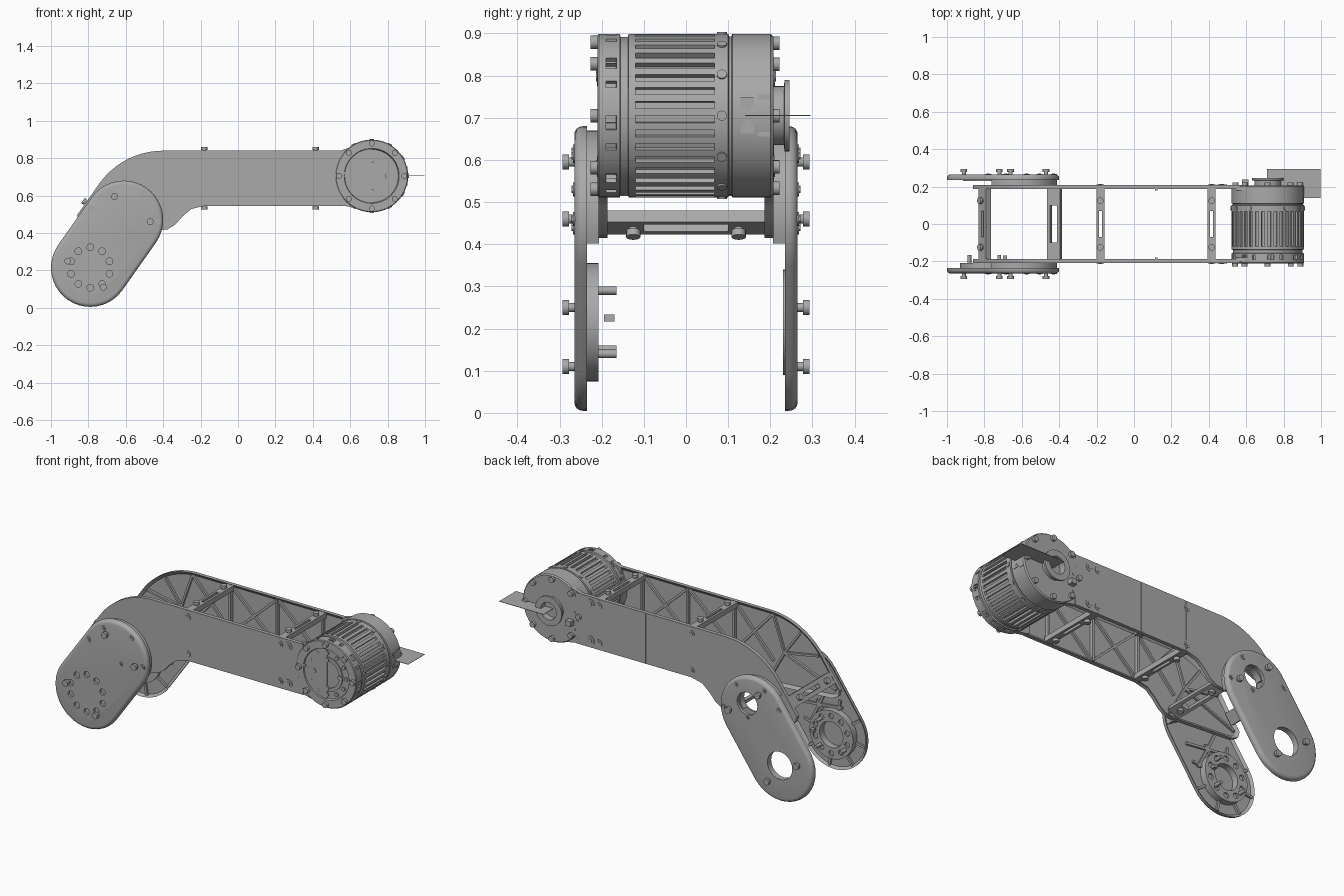
import bpy, bmesh
from math import sin, cos, pi, radians
from mathutils import Vector, Matrix

old = bpy.data.objects.get("Cube")
if old:
    bpy.data.objects.remove(old, do_unlink=True)

GREY = (0.4, 0.4, 0.4, 1)
metal = bpy.data.materials.new("machined grey")
metal.use_nodes = True
metal.diffuse_color = GREY
metal.node_tree.nodes["Principled BSDF"].inputs["Base Color"].default_value = GREY


def finish(name, bm):
    bmesh.ops.recalc_face_normals(bm, faces=bm.faces)
    mesh = bpy.data.meshes.new(name)
    bm.to_mesh(mesh)
    bm.free()
    mesh.materials.append(metal)
    obj = bpy.data.objects.new(name, mesh)
    bpy.context.collection.objects.link(obj)
    activate(obj)
    bpy.ops.object.shade_smooth_by_angle(angle=radians(32))
    return obj


def activate(obj):
    bpy.ops.object.select_all(action="DESELECT")
    obj.select_set(True)
    bpy.context.view_layer.objects.active = obj


def cut(obj, cutter):
    mod = obj.modifiers.new("cut", "BOOLEAN")
    mod.operation = "DIFFERENCE"
    mod.solver = "EXACT"
    mod.object = cutter
    activate(obj)
    bpy.ops.object.modifier_apply(modifier=mod.name)
    bpy.data.objects.remove(cutter, do_unlink=True)
    bpy.ops.object.shade_smooth_by_angle(angle=radians(32))


def rod(bm, p, q, r, seg=16):
    p, q = Vector(p), Vector(q)
    turn = (q - p).to_track_quat("Z", "Y").to_matrix().to_4x4()
    bmesh.ops.create_cone(bm, cap_ends=True, segments=seg, radius1=r, radius2=r,
                          depth=(q - p).length, matrix=Matrix.Translation((p + q) / 2) @ turn)


def box(bm, centre, size, frame=Matrix()):
    bmesh.ops.create_cube(bm, size=1, matrix=frame @ Matrix.Translation(centre)
                          @ Matrix.Diagonal((*size, 1)))


def screw(bm, base, direction, shaft, head, r):
    # socket head on a short shank
    base, d = Vector(base), Vector(direction)
    rod(bm, base, base + d * shaft, r * 0.6)
    rod(bm, base + d * shaft, base + d * (shaft + head), r)


def rib(bm, a, b, y0, y1, width=0.014):
    a, b = Vector(a), Vector(b)
    d = b - a
    frame = (Matrix.Translation(((a.x + b.x) / 2, (y0 + y1) / 2, (a.y + b.y) / 2))
             @ Vector((d.x, 0, d.y)).to_track_quat("X", "Y").to_matrix().to_4x4())
    box(bm, (0, 0, 0), (d.length, abs(y1 - y0), width), frame)


def arc(cx, cz, r, a0, a1, n=20):
    return [(cx + r * cos(radians(a0 + (a1 - a0) * i / n)),
             cz + r * sin(radians(a0 + (a1 - a0) * i / n))) for i in range(n + 1)]


def slab(pts, outer, inner, rim=0, depth=0, round_edge=0):
    # outline extruded from outer to inner, with a pocket inside and a rounded outside edge
    bm = bmesh.new()
    face = bm.faces.new([bm.verts.new((x, outer, z)) for x, z in pts])
    ext = bmesh.ops.extrude_face_region(bm, geom=[face], use_keep_orig=True)["geom"]
    bmesh.ops.translate(bm, vec=(0, inner - outer, 0),
                        verts=[g for g in ext if isinstance(g, bmesh.types.BMVert)])
    cap = [g for g in ext if isinstance(g, bmesh.types.BMFace)]
    bmesh.ops.recalc_face_normals(bm, faces=bm.faces)
    if rim:
        bmesh.ops.inset_region(bm, faces=cap, thickness=rim, depth=-depth, use_even_offset=True)
    if round_edge:
        edges = [e for e in bm.edges if all(abs(v.co.y - outer) < 1e-5 for v in e.verts)]
        bmesh.ops.bevel(bm, geom=edges, offset=round_edge, segments=4, profile=0.5, affect="EDGES")
    return bm


def lathe(profile, steps, cx, cz):
    # profile of (radius, y) turned around the y axis
    bm = bmesh.new()
    vs = [bm.verts.new((cx + r, y, cz)) for r, y in profile]
    es = [bm.edges.new(p) for p in zip(vs, vs[1:])]
    bmesh.ops.spin(bm, geom=vs + es, cent=(cx, 0, cz), axis=(0, 1, 0), angle=2 * pi, steps=steps)
    bmesh.ops.remove_doubles(bm, verts=bm.verts, dist=1e-4)
    bmesh.ops.recalc_face_normals(bm, faces=bm.faces)
    return bm


LX, LZ, UX, UZ, MX, MZ = -0.79, 0.215, -0.61, 0.47, 0.715, 0.705
capsule = arc(UX, UZ, 0.21, -35, 145) + arc(LX, LZ, 0.21, 145, 325)
arm = ([(0.565, 0.545), (0.565, 0.84)] + arc(-0.4, 0.42, 0.42, 90, 145, 12)
       + [(-0.86, 0.496), (-0.85, 0.46), (-0.81, 0.44), (-0.41, 0.415), (-0.375, 0.42),
          (-0.335, 0.445), (-0.295, 0.49), (-0.25, 0.528), (-0.18, 0.545)])
bays = [-0.43, -0.18, 0.12, 0.415]
loose = [(-0.66, 0.595), (-0.47, 0.46), (-0.91, 0.25), (-0.72, 0.11)]
flush = [(-0.685, 0.62), (-0.78, 0.53), (-0.505, 0.61), (-0.575, 0.44), (-0.43, 0.46)]

for side, s in (("front", -1), ("back", 1)):
    # arm plates with pocketed, ribbed inner faces
    plate = finish(side + "_arm_plate", slab(arm, s * 0.208, s * 0.186, 0.018, 0.014))
    cover = finish(side + "_cover", slab(capsule, s * 0.265, s * 0.235, 0.015, 0.012, 0.02))
    pad = finish(side + "_cover_spacer", slab(arc(UX, UZ, 0.2, -20, 140), s * 0.24, s * 0.206))

    bm = bmesh.new()
    for x0, x1 in zip(bays, bays[1:]):
        rib(bm, (x0, 0.555), (x1, 0.83), s * 0.2, s * 0.187)
        rib(bm, (x0, 0.83), (x1, 0.555), s * 0.2, s * 0.187)
        rib(bm, (x1, 0.55), (x1, 0.835), s * 0.2, s * 0.187, 0.03)
    for p in ((-0.83, 0.49), (-0.72, 0.66), (-0.6, 0.76), (-0.43, 0.82), (-0.4, 0.44)):
        rib(bm, p, (-0.5, 0.62), s * 0.2, s * 0.188)
    finish(side + "_arm_ribs", bm)

    bm = bmesh.new()
    for k in range(8):
        a = radians(45 * k + 10)
        rib(bm, (LX + 0.12 * cos(a), LZ + 0.12 * sin(a)),
            (LX + 0.2 * cos(a), LZ + 0.2 * sin(a)), s * 0.25, s * 0.236)
    rib(bm, (-0.84, 0.37), (-0.55, 0.34), s * 0.25, s * 0.236)
    rib(bm, (-0.63, 0.23), (-0.76, 0.5), s * 0.25, s * 0.236)
    finish(side + "_cover_ribs", bm)

    # bearing ring inside the lower end of the cover
    ri, re, y0, y1 = (0.075, 0.14, -0.255, -0.208) if s < 0 else (0.08, 0.125, 0.258, 0.23)
    ring = finish(side + "_bearing_ring", lathe(
        [(ri, y0), (re, y0), (re, y1), (ri, y1), (ri, y0)], 48, LX, LZ))

    # openings
    def holes():
        b = bmesh.new()
        if s > 0:
            rod(b, (LX, 0.1, LZ), (LX, 0.3, LZ), 0.08, 40)
            rod(b, (-0.58, 0.1, 0.52), (-0.58, 0.3, 0.52), 0.065, 40)
        else:
            for k in range(10):
                a = radians(36 * k + 18)
                x, z = LX + 0.108 * cos(a), LZ + 0.108 * sin(a)
                rod(b, (x, -0.28, z), (x, -0.252, z), 0.018)
                rod(b, (x, -0.219, z), (x, -0.19, z), 0.016)
        return finish("cutter", b)
    cut(cover, holes())
    if s > 0:
        cut(plate, holes())
        cut(pad, holes())
    else:
        cut(ring, holes())

    # fasteners
    bm = bmesh.new()
    for x, z in loose:
        screw(bm, (x, s * 0.255, z), (0, s, 0), 0.022, 0.016, 0.018)
    for x, z in flush:
        rod(bm, (x, s * 0.25, z), (x, s * 0.268, z), 0.017)
        rod(bm, (x, s * 0.25, z), (x, s * 0.271, z), 0.009, 6)
    for x in (-0.18, 0.415, 0.47):
        for z in (0.585, 0.8):
            r = 0.026 if x > 0.45 else 0.02
            rod(bm, (x, s * 0.2, z), (x, s * 0.211, z), r)
            rod(bm, (x, s * 0.2, z), (x, s * 0.214, z), r * 0.55, 6)
    finish(side + "_screws", bm)

    # motor mounting bracket
    bracket = [(0.545, 0.55), (0.715, 0.515), (0.715, 0.895), (0.545, 0.84)]
    finish(side + "_motor_bracket", slab(bracket, s * 0.204, s * 0.18))
    bm = bmesh.new()
    for i in range(6):
        rod(bm, (0.555 + 0.02 * (i % 2), s * 0.2, 0.57 + 0.05 * i),
            (0.555 + 0.02 * (i % 2), s * 0.209, 0.57 + 0.05 * i), 0.008, 10)
    finish(side + "_bracket_pins", bm)

# locating pins on the front bearing ring
bm = bmesh.new()
for x, z in ((-0.72, 0.29), (-0.72, 0.14), (-0.88, 0.15)):
    rod(bm, (x, -0.215, z), (x, -0.165, z), 0.01)
box(bm, (-0.69, -0.182, 0.225), (0.02, 0.025, 0.016))
finish("locating_pins", bm)

# slotted cross bars between the arm plates: x, z, width, slot width, slot half length, tilt
bars = [(x, z, 0.042, 0.016, 0.07, t) for x in (-0.18, 0.415) for z, t in ((0.822, 0), (0.563, pi))]
bars += [(-0.798, 0.552, 0.07, 0.022, 0.07, -0.96), (-0.425, 0.452, 0.075, 0.042, 0.1, pi - 0.4)]
for i, (x, z, w, slot, half, tilt) in enumerate(bars):
    frame = Matrix.Translation((x, 0, z)) @ Matrix.Rotation(tilt, 4, "Y")
    out = frame.to_3x3() @ Vector((0, 0, 1))
    bm = bmesh.new()
    for s in (-1, 1):
        box(bm, (s * (w + slot) / 4, 0, 0), ((w - slot) / 2, 2 * half, 0.03), frame)
        box(bm, (0, s * (half + 0.19) / 2, 0), (w, 0.19 - half, 0.03), frame)
        screw(bm, frame @ Vector((0, s * 0.125, 0.01)), out, 0.012, 0.016, 0.017)
    finish("cross_bar_%d" % (i + 1), bm)

# motor housing with cooling slots and cap notches
profile = [(0, -0.196), (0.08, -0.196), (0.08, -0.204), (0.1, -0.204), (0.1, -0.198), (0.142, -0.198),
           (0.147, -0.21), (0.19, -0.21), (0.194, -0.206), (0.194, -0.19), (0.194, -0.165),
           (0.194, -0.157), (0.187, -0.155), (0.187, -0.138), (0.194, -0.136), (0.194, -0.12),
           (0.194, 0.068), (0.194, 0.1), (0.188, 0.102), (0.188, 0.108), (0.194, 0.11),
           (0.194, 0.2), (0.188, 0.207), (0, 0.207)]
bm = lathe(profile, 72, MX, MZ)
slots, notches = [], []
for f in bm.faces:
    c = f.calc_center_median()
    if (c - Vector((MX, c.y, MZ))).length < 0.19:
        continue
    k = round((Vector((1, 0)).angle_signed(Vector((c.x - MX, c.z - MZ))) % (2 * pi)) / (2 * pi) * 72 - 0.5)
    if abs(c.y + 0.026) < 0.01 and k % 2 == 0:
        slots.append(f)
    if abs(c.y + 0.1775) < 0.002 and k % 9 in (0, 1, 4):
        notches.append(f)
bmesh.ops.inset_individual(bm, faces=slots, thickness=0.001, depth=-0.014)
bmesh.ops.inset_individual(bm, faces=notches, thickness=0.001, depth=-0.012)
finish("motor_housing", bm)

# motor screws around both ends, the waist and the output flange
bm = bmesh.new()
for k in range(12):
    a = radians(30 * k)
    d = Vector((cos(a), 0, sin(a)))
    c = Vector((MX, 0, MZ))
    y = Vector((0, 1, 0))
    rod(bm, c + d * 0.185 + y * 0.085, c + d * 0.198 + y * 0.085, 0.012)
    rod(bm, c + d * 0.122 - y * 0.19, c + d * 0.122 - y * 0.205, 0.011)
    if k < 8:
        d = Vector((cos(a * 1.5), 0, sin(a * 1.5)))
        rod(bm, c + d * 0.174 - y * 0.2, c + d * 0.174 - y * 0.226, 0.016)
        rod(bm, c + d * 0.172 + y * 0.2, c + d * 0.172 + y * 0.222, 0.016)
    if k < 4:
        d = Vector((cos(a * 3), 0, sin(a * 3)))
        rod(bm, c + d * 0.083 - y * 0.19, c + d * 0.083 - y * 0.207, 0.013)
finish("motor_screws", bm)

# hollow rear hub
finish("rear_hub", lathe([(0.05, 0.2), (0.07, 0.2), (0.07, 0.232), (0.085, 0.234), (0.085, 0.245),
                          (0.05, 0.245), (0.05, 0.2)], 40, MX, MZ))

# cable sockets and flat cable
bm = bmesh.new()
box(bm, (0.895, 0.145, 0.705), (0.025, 0.032, 0.085))
box(bm, (0.89, 0.185, 0.705), (0.03, 0.03, 0.1))
box(bm, (0.595, 0.222, 0.66), (0.035, 0.03, 0.03))
for z in (0.685, 0.725):
    rod(bm, (0.9, 0.145, z), (0.91, 0.145, z), 0.01, 12)
finish("cable_sockets", bm)
bm = bmesh.new()
box(bm, (0.855, 0.2175, 0.705), (0.286, 0.155, 0.002))
finish("flat_cable", bm)
